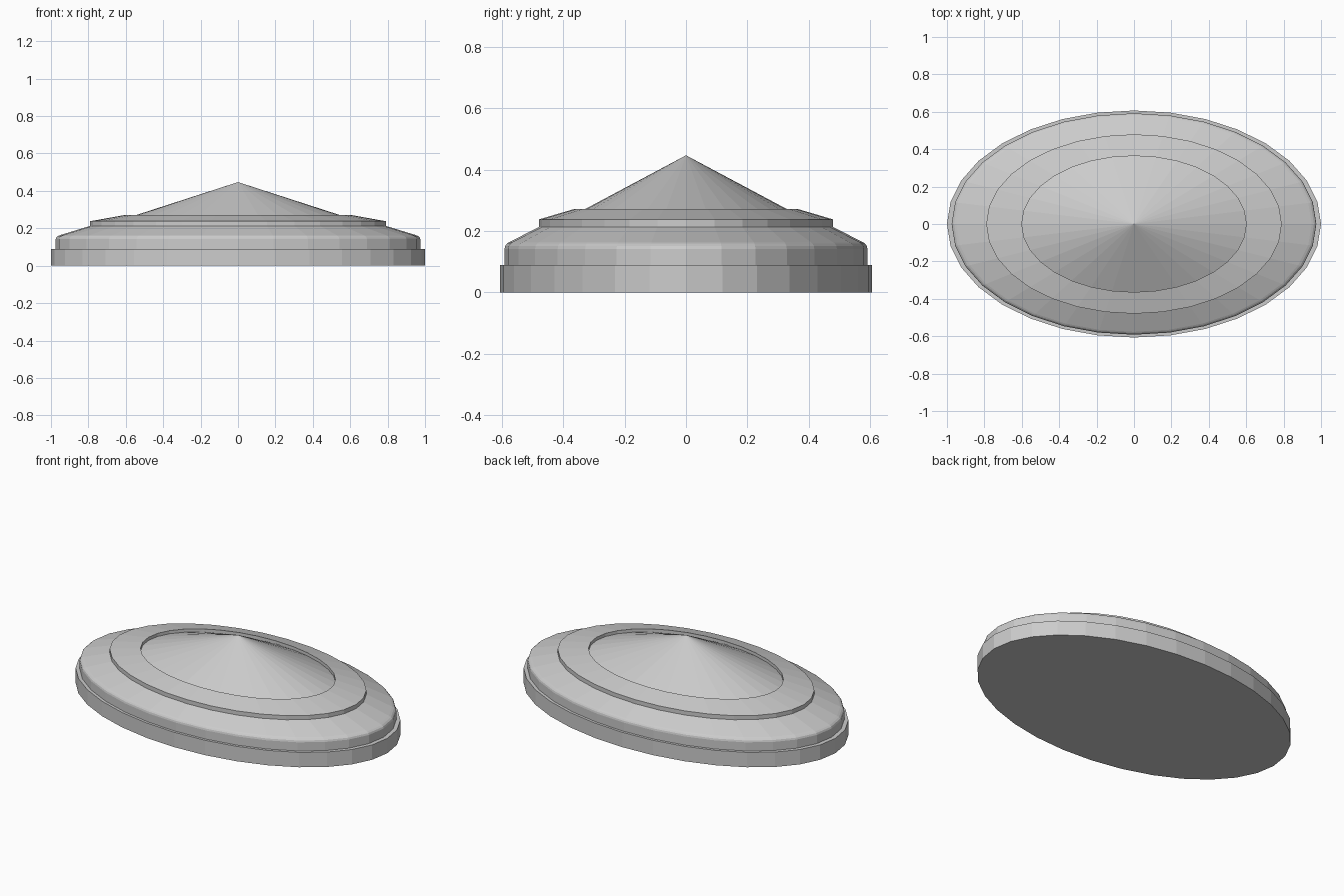
import bpy, bmesh, math

if "Cube" in bpy.data.objects:
    bpy.data.objects.remove(bpy.data.objects["Cube"])

SIDES = 32
Y_RATIO = 0.607


def oval_lathe(name, profile):
    """Revolve (radius, height) points into an oval solid; radius 0 makes a pole."""
    bm = bmesh.new()
    rings = []
    for r, z in profile:
        if r == 0:
            rings.append([bm.verts.new((0, 0, z))] * SIDES)
        else:
            rings.append([bm.verts.new((r * math.cos(a), r * Y_RATIO * math.sin(a), z))
                          for a in (2 * math.pi * i / SIDES for i in range(SIDES))])
    bm.faces.new(rings[0][::-1])  # flat underside
    for low, high in zip(rings, rings[1:]):
        for i in range(SIDES):
            j = (i + 1) % SIDES
            corners = [low[i], low[j], high[j], high[i]]
            bm.faces.new(list(dict.fromkeys(corners)))
    bmesh.ops.recalc_face_normals(bm, faces=bm.faces)
    mesh = bpy.data.meshes.new(name)
    bm.to_mesh(mesh)
    bm.free()
    obj = bpy.data.objects.new(name, mesh)
    bpy.context.collection.objects.link(obj)
    return obj


# Stepped oval lid: base band, rounded shoulder, raised collar, recessed cone
oval_lathe("oval_lid", [
    (1.0, 0.0), (1.0, 0.09),
    (0.975, 0.09), (0.975, 0.142), (0.971, 0.152), (0.962, 0.159), (0.95, 0.164),
    (0.79, 0.213), (0.79, 0.238),
    (0.60, 0.272), (0.60, 0.253),
    (0.0, 0.447),
])
